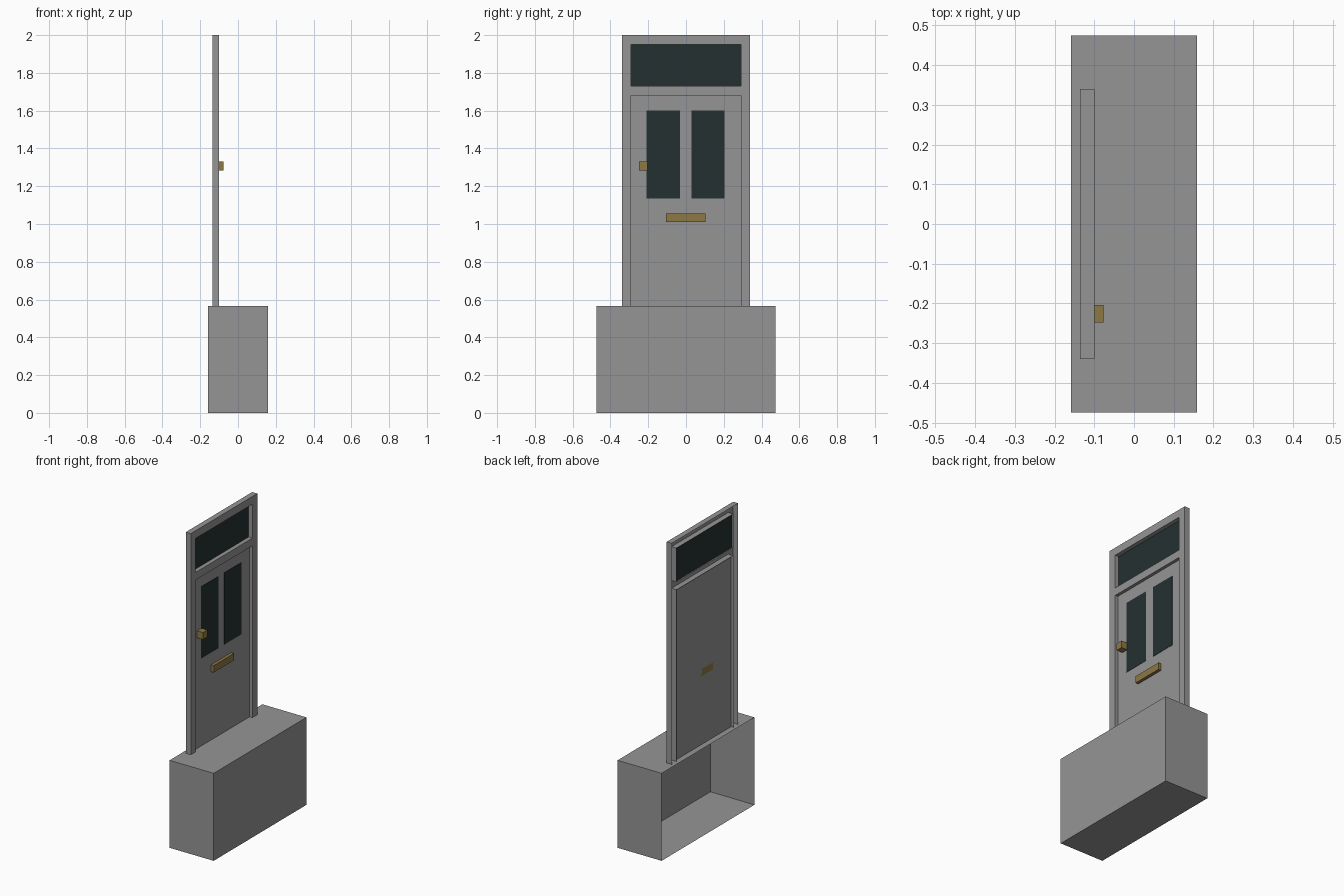
import bpy
import bmesh

old = bpy.data.objects.get("Cube")
if old:
    bpy.data.objects.remove(old, do_unlink=True)


def material(name, rgb):
    m = bpy.data.materials.new(name)
    m.use_nodes = True
    m.diffuse_color = (*rgb, 1)
    m.node_tree.nodes["Principled BSDF"].inputs["Base Color"].default_value = (*rgb, 1)
    return m


GREY = material("stone_grey", (0.3, 0.3, 0.3))
GLASS = material("dark_glass", (0.018, 0.03, 0.03))
BRASS = material("brass", (0.27, 0.19, 0.057))


def finish(name, bm, mat):
    mesh = bpy.data.meshes.new(name)
    bm.to_mesh(mesh)
    bm.free()
    mesh.materials.append(mat)
    ob = bpy.data.objects.new(name, mesh)
    bpy.context.collection.objects.link(ob)
    return ob


def box(name, x, y, z, mat, open_back=False):
    """Box from (min, max) ranges, optionally without its -x face."""
    bm = bmesh.new()
    bmesh.ops.create_cube(bm, size=1)
    if open_back:
        bmesh.ops.delete(bm, geom=[f for f in bm.faces if f.normal.x < -0.9], context="FACES")
    for v in bm.verts:
        v.co = [r[0] if c < 0 else r[1] for c, r in zip(v.co, (x, y, z))]
    return finish(name, bm, mat)


def sheet(x, ys, zs, skip=()):
    """Upright sheet facing +x, split at ys and zs; skipped cells stay open."""
    bm = bmesh.new()
    grid = [[bm.verts.new((x, y, z)) for z in zs] for y in ys]
    for i in range(len(ys) - 1):
        for j in range(len(zs) - 1):
            if (i, j) not in skip:
                bm.faces.new((grid[i][j], grid[i + 1][j], grid[i + 1][j + 1], grid[i][j + 1]))
    return bm


FLOOR, TOP = 0.567, 2.0
SIDE, INNER = 0.34, 0.29
FRONT, BACK, DOOR = -0.1, -0.136, -0.12

# Hollow step block, open at the back
box("step_block", (-0.158, 0.158), (-0.475, 0.475), (0, FLOOR), GREY, open_back=True)

# Door frame: pierced front sheet with all rims folded back
bm = sheet(FRONT, (-SIDE, -INNER, INNER, SIDE), (FLOOR, 1.68, 1.73, 1.95, TOP), {(1, 0), (1, 2)})
rims = [e for e in bm.edges if e.is_boundary]
new = bmesh.ops.extrude_edge_only(bm, edges=rims)["geom"]
for v in new:
    if isinstance(v, bmesh.types.BMVert):
        v.co.x = BACK
bmesh.ops.recalc_face_normals(bm, faces=bm.faces)
finish("door_frame", bm, GREY)

# Door leaf with two shallow sunken panels
bm = sheet(DOOR, (-INNER, -0.17, -0.06, 0.06, 0.17, INNER), (FLOOR, 0.71, 1.01, 1.68))
panels = [f for f in bm.faces
          if 0.7 < f.calc_center_median().z < 1 and 0.08 < abs(f.calc_center_median().y) < 0.15]
bmesh.ops.inset_individual(bm, faces=panels, thickness=0.001, depth=-0.004)
finish("door_leaf", bm, GREY)

# Glazing
finish("fanlight_glass", sheet(-0.127, (-INNER, INNER), (1.73, 1.95)), GLASS)
for name, y in (("right", (-0.21, -0.033)), ("left", (0.03, 0.205))):
    box(name + "_door_window", (DOOR, DOOR + 0.002), y, (1.135, 1.6), GLASS, open_back=True)

# Brass fittings
box("door_knob", (DOOR, -0.077), (-0.248, -0.204), (1.284, 1.33), BRASS)
box("letter_slot", (DOOR, FRONT), (-0.105, 0.103), (1.01, 1.055), BRASS)
